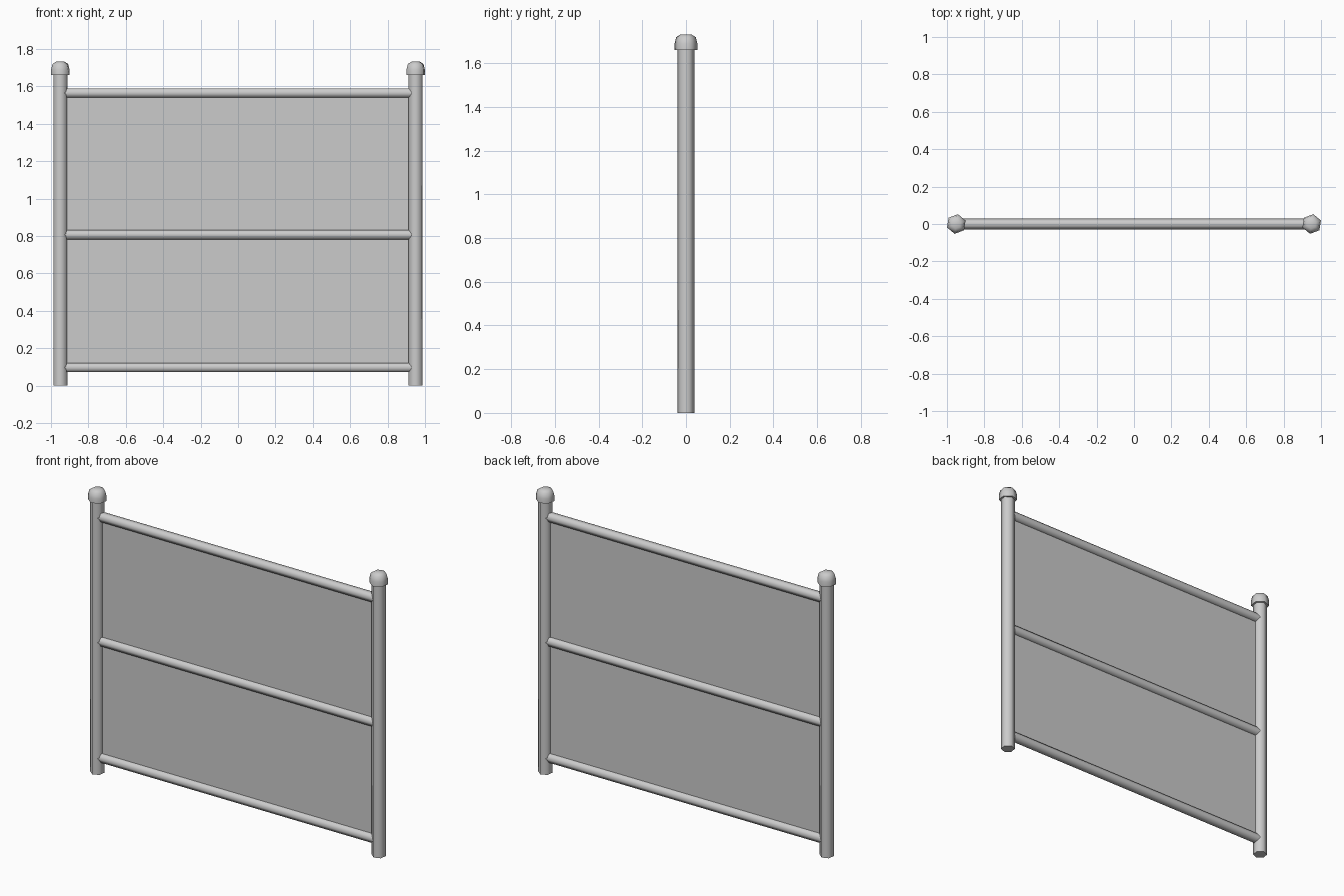
import bpy, bmesh, math
from mathutils import Matrix

if "Cube" in bpy.data.objects:
    bpy.data.objects.remove(bpy.data.objects["Cube"])

SIDES = 6


def lathe(name, profile, turn, matrix=Matrix()):
    """Six-sided closed solid from (radius, height) rings, smooth around its sides."""
    bm = bmesh.new()
    rings = []
    for r, h in profile:
        rings.append([bm.verts.new((r * math.cos(turn + math.tau * i / SIDES),
                                    r * math.sin(turn + math.tau * i / SIDES), h))
                      for i in range(SIDES)])
    for a, b in zip(rings, rings[1:]):
        for i in range(SIDES):
            j = (i + 1) % SIDES
            bm.faces.new((a[i], a[j], b[j], b[i]))
    bm.faces.new(rings[0][::-1])
    bm.faces.new(rings[-1])
    bmesh.ops.transform(bm, matrix=matrix, verts=bm.verts)
    mesh = bpy.data.meshes.new(name)
    bm.to_mesh(mesh)
    bm.free()
    obj = bpy.data.objects.new(name, mesh)
    bpy.context.collection.objects.link(obj)
    bpy.ops.object.select_all(action='DESELECT')
    obj.select_set(True)
    bpy.context.view_layer.objects.active = obj
    bpy.ops.object.shade_smooth_by_angle(angle=math.radians(65))
    return obj


# Upright posts with rounded caps
turn = math.radians(21)
for side, x in (("left", -0.95), ("right", 0.95)):
    place = Matrix.Translation((x, 0, 0))
    lathe(side + "_post", [(0.04, 0), (0.04, 1.67)], turn, place)
    lathe(side + "_post_cap",
          [(0.053, 1.66), (0.053, 1.69), (0.045, 1.72), (0.025, 1.732)], turn, place)

# Horizontal rails running between the posts
for name, z in (("bottom_rail", 0.097), ("middle_rail", 0.807), ("top_rail", 1.565)):
    place = Matrix.Translation((0, 0, z)) @ Matrix.Rotation(math.pi / 2, 4, 'Y')
    lathe(name, [(0.029, -0.935), (0.029, 0.935)], math.pi / 2, place)

# Thin flat panel stretched between the rails
mesh = bpy.data.meshes.new("panel")
mesh.from_pydata([(-0.93, 0, 0.1), (0.93, 0, 0.1), (0.93, 0, 1.565), (-0.93, 0, 1.565)],
                 [], [(0, 1, 2, 3)])
panel = bpy.data.objects.new("panel", mesh)
bpy.context.collection.objects.link(panel)
